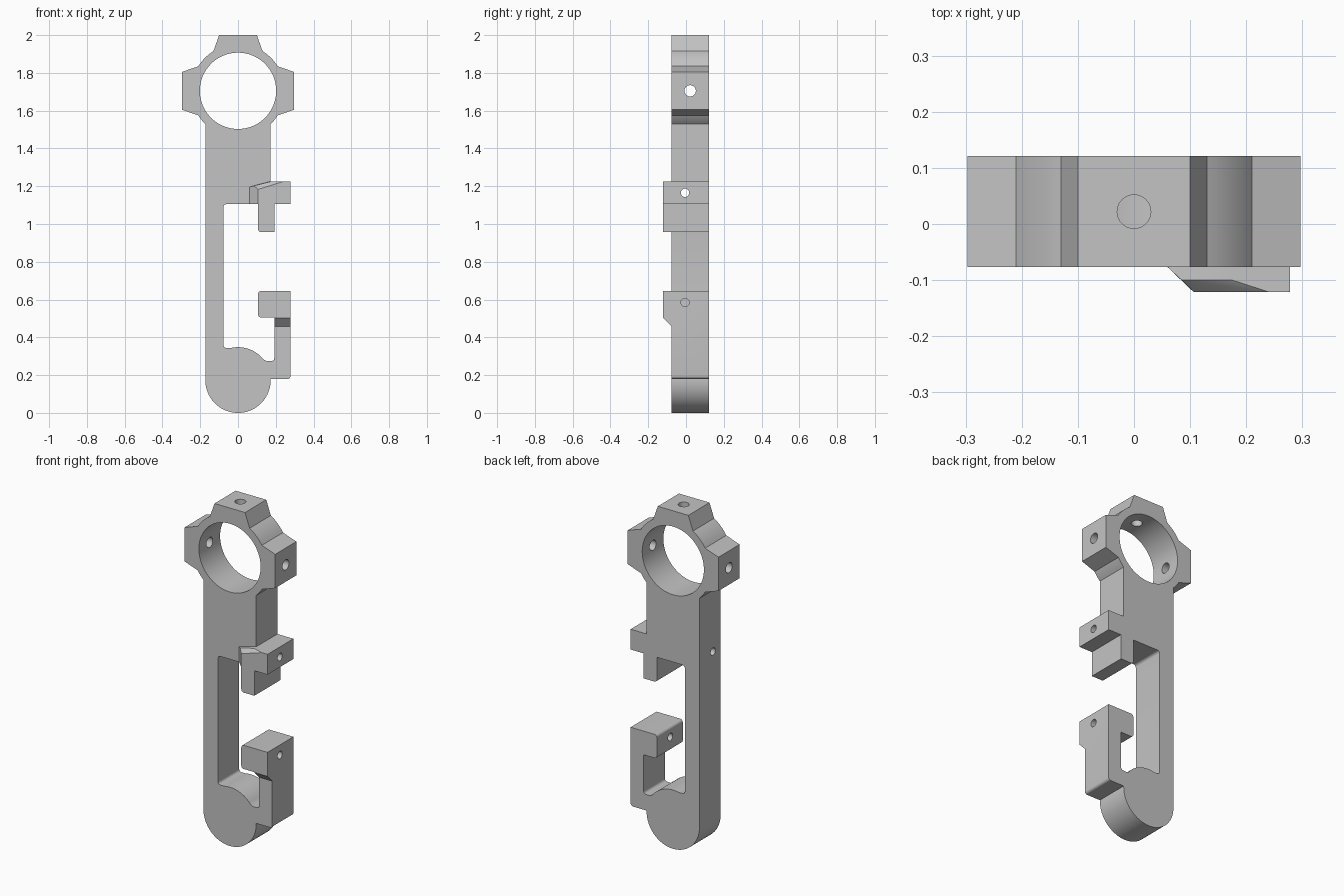
import bpy
import bmesh
from math import sin, cos, radians
from mathutils import Vector, Matrix

if "Cube" in bpy.data.objects:
    bpy.data.objects.remove(bpy.data.objects["Cube"], do_unlink=True)

FRONT, BACK, LIP = -0.077, 0.121, -0.121
RING_Z, RING_R, HALF, EDGE = 1.705, 0.247, 0.173, 0.278
FILLET = 0.016

grey = bpy.data.materials.new("plain grey")
grey.use_nodes = True
colour = (0.55, 0.55, 0.55, 1)
grey.diffuse_color = colour
grey.node_tree.nodes["Principled BSDF"].inputs["Base Color"].default_value = colour


def arc(cz, r, start, end, n):
    """Points of an arc centred on x = 0."""
    angles = [radians(start + (end - start) * i / n) for i in range(n + 1)]
    return [(r * cos(a), cz + r * sin(a)) for a in angles]


def rounded(points):
    """Replace points that carry a third value with a fillet of that radius."""
    out = []
    for i, p in enumerate(points):
        if len(p) == 2:
            out.append(p)
            continue
        c = Vector(p[:2])
        a = c + (Vector(points[i - 1][:2]) - c).normalized() * p[2]
        b = c + (Vector(points[(i + 1) % len(points)][:2]) - c).normalized() * p[2]
        centre = a + b - c
        for k in range(7):
            t = radians(15 * k)
            out.append(tuple(centre + (a - centre) * cos(t) + (b - centre) * sin(t)))
    return out


def finish(name, bm):
    bmesh.ops.recalc_face_normals(bm, faces=bm.faces)
    mesh = bpy.data.meshes.new(name)
    bm.to_mesh(mesh)
    bm.free()
    mesh.materials.append(grey)
    obj = bpy.data.objects.new(name, mesh)
    bpy.context.collection.objects.link(obj)
    return obj


def prism(name, outline, y0, y1):
    bm = bmesh.new()
    face = bm.faces.new([bm.verts.new((x, y0, z)) for x, z in outline])
    made = bmesh.ops.extrude_face_region(bm, geom=[face])["geom"]
    verts = [v for v in made if isinstance(v, bmesh.types.BMVert)]
    bmesh.ops.translate(bm, verts=verts, vec=(0, y1 - y0, 0))
    return finish(name, bm)


def hull(name, points):
    bm = bmesh.new()
    verts = [bm.verts.new(p) for p in points]
    bmesh.ops.convex_hull(bm, input=verts)
    bmesh.ops.dissolve_limit(bm, angle_limit=radians(1), verts=bm.verts, edges=bm.edges)
    return finish(name, bm)


def drill(name, centre, radius, depth, axis, sides=32):
    bm = bmesh.new()
    turn = {"X": Matrix.Rotation(radians(90), 4, "Y"),
            "Y": Matrix.Rotation(radians(90), 4, "X"),
            "Z": Matrix()}[axis]
    bmesh.ops.create_cone(bm, cap_ends=True, segments=sides, radius1=radius,
                          radius2=radius, depth=depth,
                          matrix=Matrix.Translation(centre) @ turn)
    return finish(name, bm)


def combine(target, other, operation):
    mod = target.modifiers.new(other.name, "BOOLEAN")
    mod.operation, mod.object, mod.solver = operation, other, "EXACT"
    bpy.context.view_layer.objects.active = target
    bpy.ops.object.modifier_apply(modifier=mod.name)
    bpy.data.objects.remove(other, do_unlink=True)


# Ring half with a top lug and a side lug, mirrored for the other half
ring = [(0.1, 2.0)] + arc(RING_Z, RING_R, 58.2, 31.8, 8)
ring += [(0.297, 1.805), (0.297, 1.605)] + arc(RING_Z, RING_R, -31.8, -45.5, 5)
ring_left = [(-x, z) for x, z in reversed(ring)]

# Upper jaw, window, lower hook and rounded foot
upper_jaw = [(HALF, 1.225), (EDGE, 1.225), (EDGE, 1.105), (0.192, 1.105),
             (0.192, 0.957), (0.106, 0.957, FILLET), (0.106, 1.105)]
window = [(-0.077, 1.105, FILLET), (-0.077, 0.344, FILLET)]
window += arc(0.175, HALF, 102, 38, 16) + [(0.152, 0.274), (0.192, 0.274, FILLET)]
hook = [(0.192, 0.505), (0.106, 0.505, FILLET), (0.106, 0.645, FILLET),
        (EDGE, 0.645), (EDGE, 0.18, FILLET), (HALF, 0.18)]
foot = arc(HALF, HALF, 0, -180, 40)
bracket = prism("bracket", rounded(ring + upper_jaw + window + hook + foot + ring_left),
                FRONT, BACK)

# Raised lips on the front of both jaws
top = 1.225
upper_lip = hull("upper_lip", [
    (0.06, FRONT, 1.105), (0.106, LIP, 1.105), (EDGE, LIP, 1.105), (EDGE, FRONT, 1.105),
    (0.06, FRONT, 1.195), (0.085, -0.1, 1.203), (0.106, LIP, 1.183),
    (0.24, LIP, top), (0.175, -0.1, top), (0.17, FRONT, top),
    (EDGE, LIP, top), (EDGE, FRONT, top)])
upper_tip = prism("upper_tip", rounded([(0.106, 1.15), (0.192, 1.15), (0.192, 0.957),
                                        (0.106, 0.957, FILLET)]), LIP, FRONT)
lower_lip = prism("lower_lip", rounded([(0.106, 0.505, FILLET), (0.106, 0.645, FILLET),
                                        (EDGE, 0.645), (EDGE, 0.505)]), LIP, FRONT)
lower_chamfer = hull("lower_chamfer", [(x, y, z) for x in (0.192, EDGE) for y, z in
                     ((LIP, 0.6), (FRONT, 0.6), (LIP, 0.503), (FRONT, 0.458))])
for part in (upper_lip, upper_tip, lower_lip, lower_chamfer):
    combine(bracket, part, "UNION")

# Ring bore, lug screw holes and jaw screw holes
cutters = [
    drill("ring_bore", (0, 0, RING_Z), 0.202, 1, "Y", 96),
    drill("side_lug_holes", (0, 0.022, RING_Z), 0.03, 1, "X"),
    drill("top_lug_hole", (0, 0.022, 1.95), 0.03, 0.3, "Z"),
    drill("upper_jaw_hole", (0, -0.005, 1.165), 0.022, 1, "X"),
    drill("lower_jaw_hole", (0.2, -0.005, 0.585), 0.022, 0.3, "X"),
]
for cutter in cutters:
    cutter.hide_render = True
    combine(bracket, cutter, "DIFFERENCE")

bpy.ops.object.select_all(action="DESELECT")
bracket.select_set(True)
bpy.context.view_layer.objects.active = bracket
bpy.ops.object.shade_smooth_by_angle(angle=radians(25))
